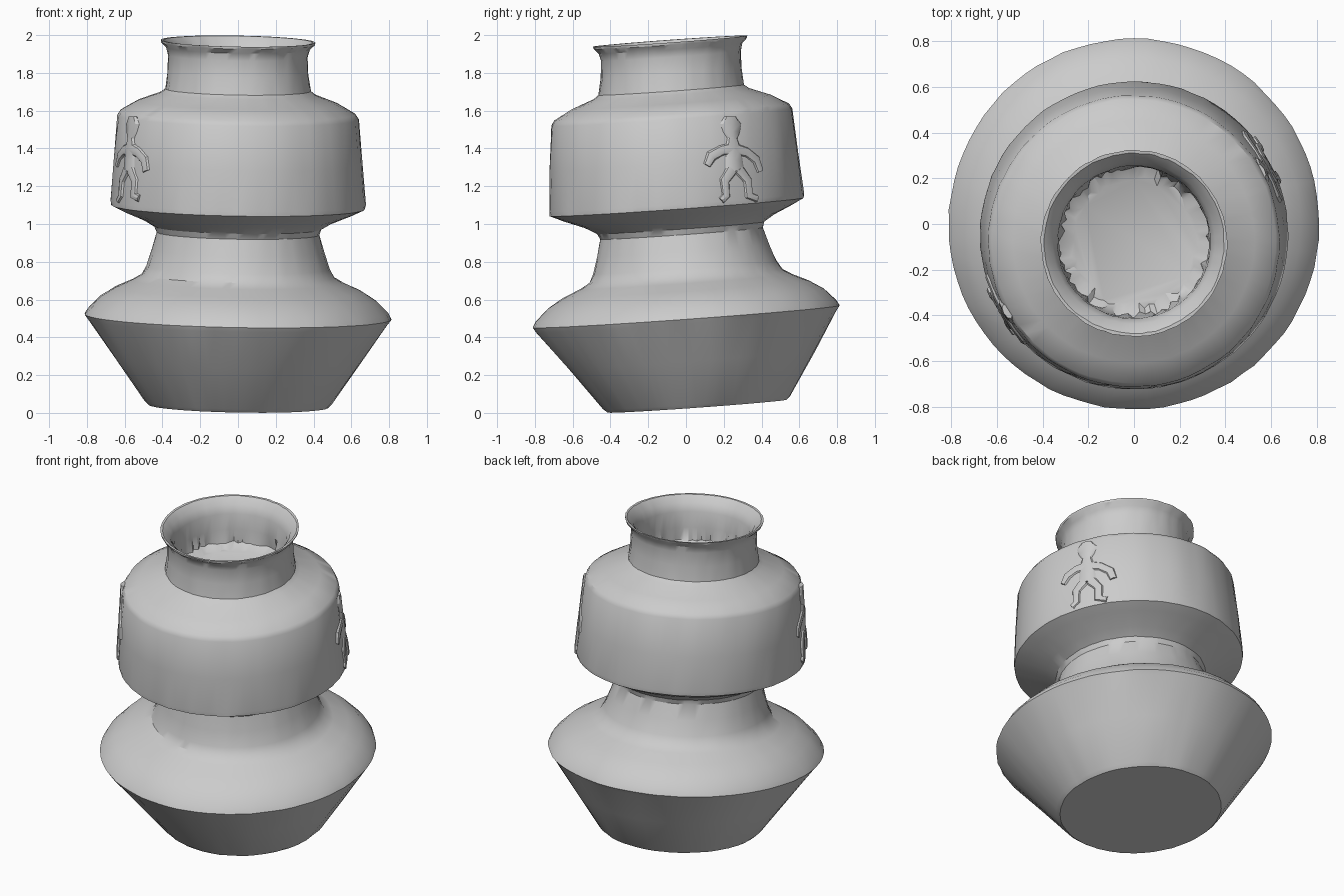
import bpy, bmesh, math, random
from mathutils import Vector

if "Cube" in bpy.data.objects:
    bpy.data.objects.remove(bpy.data.objects["Cube"])

random.seed(4)
SEGS = 80
SLOPE_X, SLOPE_Y = -0.018, 0.072   # the whole pot leans forward a little

# Profile rings: radius, centre height, centre y
OUTER = [
    (0.475, 0.036, 0.06), (0.495, 0.055, 0.058), (0.655, 0.285, 0.03),
    (0.795, 0.485, 0.0), (0.812, 0.51, 0.0), (0.795, 0.54, 0.0),
    (0.73, 0.605, 0.0), (0.65, 0.655, 0.0), (0.56, 0.695, 0.0),
    (0.51, 0.725, 0.0), (0.485, 0.77, -0.005), (0.455, 0.86, -0.015),
    (0.43, 0.95, -0.025), (0.442, 0.98, -0.03), (0.50, 1.015, -0.035),
    (0.61, 1.06, -0.045), (0.672, 1.09, -0.05), (0.675, 1.115, -0.05),
    (0.658, 1.33, -0.063), (0.638, 1.565, -0.075), (0.622, 1.592, -0.076),
    (0.53, 1.645, -0.077), (0.41, 1.69, -0.078), (0.385, 1.71, -0.078),
    (0.372, 1.80, -0.079), (0.37, 1.89, -0.08), (0.38, 1.93, -0.083),
    (0.405, 1.955, -0.085), (0.408, 1.968, -0.085),
]
# Inside of the neck, down to the shallow floor
INNER = [
    (0.395, 1.967, -0.085), (0.355, 1.93, -0.082), (0.335, 1.88, -0.08),
    (0.33, 1.78, -0.079), (0.325, 1.70, -0.078), (0.28, 1.675, -0.078),
]


def ring_point(r, z, cy, a):
    x, dy = r * math.cos(a), r * math.sin(a)
    return Vector((x, cy + dy, z + SLOPE_X * x + SLOPE_Y * dy))


def add_vase():
    bm = bmesh.new()
    rings = []
    for k, (r, z, cy) in enumerate(OUTER + INNER):
        amp = 0.02 if k >= len(OUTER) + 4 else 0.0025   # worn clay, ragged floor edge
        rings.append([bm.verts.new(ring_point(r + random.uniform(-amp, amp), z, cy,
                                              2 * math.pi * i / SEGS))
                      for i in range(SEGS)])
    for lo, hi in zip(rings, rings[1:]):
        for i in range(SEGS):
            j = (i + 1) % SEGS
            bm.faces.new((lo[i], lo[j], hi[j], hi[i]))
    bm.faces.new(rings[0][::-1])
    bm.faces.new(rings[-1])
    mesh = bpy.data.meshes.new("vase_body")
    bm.to_mesh(mesh)
    bm.free()
    return finish(bpy.data.objects.new("vase_body", mesh))


def finish(obj):
    if obj.name not in bpy.context.collection.objects:
        bpy.context.collection.objects.link(obj)
    bpy.ops.object.select_all(action='DESELECT')
    obj.select_set(True)
    bpy.context.view_layer.objects.active = obj
    bpy.ops.object.shade_smooth_by_angle(angle=math.radians(32))
    return obj


# Relief figure strokes on the collar: (sideways, height, half width)
STROKES = [
    [(0.0, 1.57, 0.035), (0.0, 1.53, 0.07), (0.0, 1.49, 0.055), (0.0, 1.45, 0.03)],
    [(0.0, 1.46, 0.03), (0.0, 1.40, 0.05), (0.0, 1.34, 0.055), (0.0, 1.28, 0.06)],
    [(0.0, 1.40, 0.035), (-0.07, 1.39, 0.03), (-0.13, 1.36, 0.03), (-0.16, 1.31, 0.02)],
    [(0.0, 1.40, 0.035), (0.08, 1.38, 0.03), (0.14, 1.34, 0.03), (0.16, 1.28, 0.025)],
    [(-0.02, 1.29, 0.035), (-0.07, 1.23, 0.03), (-0.07, 1.15, 0.025), (-0.10, 1.125, 0.02)],
    [(0.02, 1.29, 0.035), (0.07, 1.23, 0.03), (0.07, 1.15, 0.03), (0.12, 1.135, 0.02)],
]


def collar_point(angle, u, z, lift):
    # Position on the collar wall, pushed out by lift
    t = (z - 1.115) / 0.45
    r = 0.675 - 0.037 * t
    cy = -0.05 - 0.025 * t
    a = angle + u / r
    return Vector(((r + lift) * math.cos(a), cy + (r + lift) * math.sin(a), z))


def add_figure(name, angle):
    bm = bmesh.new()
    for stroke in STROKES:
        rows = []
        for k, (u, z, w) in enumerate(stroke):
            p, q = stroke[max(k - 1, 0)], stroke[min(k + 1, 3)]
            d = Vector((q[0] - p[0], q[1] - p[1])).normalized()
            row = []
            for i in range(8):
                c, s = math.cos(i * math.pi / 4), math.sin(i * math.pi / 4)
                row.append(bm.verts.new(collar_point(
                    angle, u - d.y * w * c, z + d.x * w * c, 0.017 * s - 0.002)))
            rows.append(row)
        for lo, hi in zip(rows, rows[1:]):
            for i in range(8):
                j = (i + 1) % 8
                bm.faces.new((lo[i], lo[j], hi[j], hi[i]))
        bm.faces.new(rows[0][::-1])
        bm.faces.new(rows[-1])
    bmesh.ops.recalc_face_normals(bm, faces=bm.faces)
    mesh = bpy.data.meshes.new(name)
    bm.to_mesh(mesh)
    bm.free()
    return finish(bpy.data.objects.new(name, mesh))


add_vase()
add_figure("relief_figure_right", math.radians(29))
add_figure("relief_figure_left", math.radians(209))
